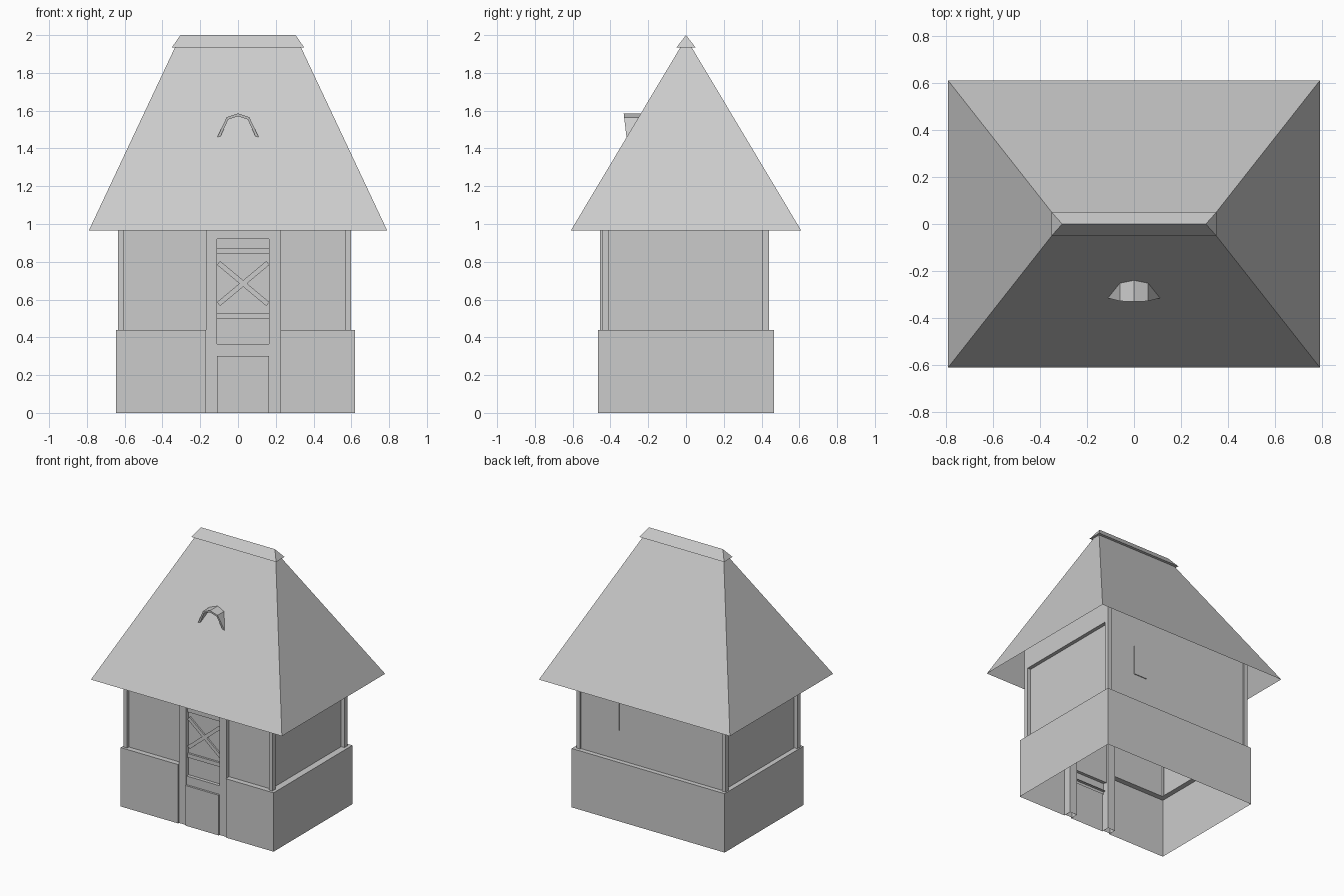
import bpy, bmesh, math
from mathutils import Vector, Matrix

if "Cube" in bpy.data.objects:
    bpy.data.objects.remove(bpy.data.objects["Cube"])


def make(name, bm, fix=True):
    if fix:
        bmesh.ops.recalc_face_normals(bm, faces=bm.faces)
    me = bpy.data.meshes.new(name)
    bm.to_mesh(me)
    bm.free()
    ob = bpy.data.objects.new(name, me)
    bpy.context.collection.objects.link(ob)
    return ob


def box(name, lo, hi, drop=(), tilt=0.0):
    """Box between two corners; drop lists outward normals of faces left open."""
    lo, hi = Vector(lo), Vector(hi)
    size = hi - lo
    bm = bmesh.new()
    bmesh.ops.create_cube(bm, size=1)
    bm.normal_update()
    gone = [f for f in bm.faces if any(f.normal.dot(Vector(d)) > 0.9 for d in drop)]
    bmesh.ops.delete(bm, geom=gone, context='FACES')
    m = Matrix.Translation((lo + hi) / 2) @ Matrix.Rotation(tilt, 4, 'Y') @ Matrix.Diagonal((*size, 1))
    bmesh.ops.transform(bm, matrix=m, verts=bm.verts)
    return make(name, bm, False)


def skin(name, rows, closed=False, caps=False):
    """Quads between successive rows of points."""
    bm = bmesh.new()
    vs = [[bm.verts.new(p) for p in r] for r in rows]
    n = len(rows[0])
    for a, b in zip(vs, vs[1:]):
        for i in range(n if closed else n - 1):
            j = (i + 1) % n
            bm.faces.new((a[i], a[j], b[j], b[i]))
    if caps:
        bm.faces.new(vs[0])
        bm.faces.new(vs[-1])
    return make(name, bm)


def hip(name, x, y, z, ridge_x, ridge_z, bottom=False):
    """Hipped roof shape with a ridge along x."""
    bm = bmesh.new()
    a, b, c, d = [bm.verts.new(p) for p in ((-x, -y, z), (x, -y, z), (x, y, z), (-x, y, z))]
    l, r = [bm.verts.new((s * ridge_x, 0, ridge_z)) for s in (-1, 1)]
    for f in ((a, b, r, l), (b, c, r), (c, d, l, r), (d, a, l)):
        bm.faces.new(f)
    if bottom:
        bm.faces.new((d, c, b, a))
    bm.normal_update()
    return make(name, bm, False)


BACK, DOWN = (0, 1, 0), (0, 0, -1)

# Plinth, ledge and inset wall panels, open at the doorway
outer = [(-.17, -.445), (-.17, -.465), (-.645, -.465), (-.645, .465),
         (.62, .465), (.62, -.465), (.225, -.465), (.225, -.445)]
inner = [(-.17, -.425), (-.17, -.425), (-.608, -.425), (-.608, .43),
         (.57, .43), (.57, -.425), (.225, -.425), (.225, -.425)]
rows = [[(x, y, z) for x, y in path]
        for path, z in ((outer, 0), (outer, .44), (inner, .44), (inner, 1.2))]
walls = skin("walls", rows)
bm = bmesh.new()
bm.from_mesh(walls.data)
bmesh.ops.dissolve_degenerate(bm, dist=1e-5, edges=bm.edges)
bm.to_mesh(walls.data)
bm.free()

# Corner posts
for x0, x1 in ((-.635, -.605), (.568, .597)):
    for y0, y1 in ((-.445, -.41), (.405, .44)):
        box("corner_post", (x0, y0, .44), (x1, y1, 1.2), (DOWN,))

# Top beams on the two side walls
for x0, x1 in ((-.635, -.605), (.568, .597)):
    box("side_beam", (x0, -.41, .99), (x1, .405, 1.2))

# Small slot window at the back
box("back_window", (.25, .425, .66), (.36, .436, .88))

# Door frame
for x0, x1 in ((-.17, -.11), (.165, .225)):
    box("door_post", (x0, -.455, 0), (x1, -.405, 1.15), (DOWN,))
box("door_lintel", (-.11, -.455, .92), (.165, -.42, 1.15))
box("door_apron", (-.11, -.45, .28), (.165, -.42, .365), (DOWN, BACK))
box("lower_door", (-.11, -.465, 0), (.165, -.43, .30), (DOWN, BACK))

# Upper door panel with rails and cross braces
box("door_panel", (-.11, -.425, .36), (.165, -.42, .93))
for z in (.50, .84):
    box("door_rail", (-.11, -.44, z), (.165, -.425, z + .03))
ang = math.atan2(.23, .275)
for s in (-1, 1):
    box("cross_brace", (.0275 - .17, -.437, .672), (.0275 + .17, -.425, .698), tilt=s * ang)

# Roof and ridge cap
hip("roof", .79, .61, .965, .31, 1.985)
hip("ridge_cap", .35, .05, 1.935, .305, 2.0, True)

# Dormer hood
arc_out = [(-.11, 1.46), (-.06, 1.565), (0, 1.585), (.06, 1.565), (.11, 1.46)]
arc_in = [(.092, 1.465), (.052, 1.553), (0, 1.57), (-.052, 1.553), (-.092, 1.465)]
ring = arc_out + arc_in
roof_y = lambda z: -.61 + (z - .965) * .61 / 1.02
front = [(x, -.315 - (z - 1.46) * .12, z) for x, z in ring]
rear = [(x, roof_y(z) + .004, z) for x, z in ring]
skin("dormer_hood", [front, rear], closed=True, caps=True)
